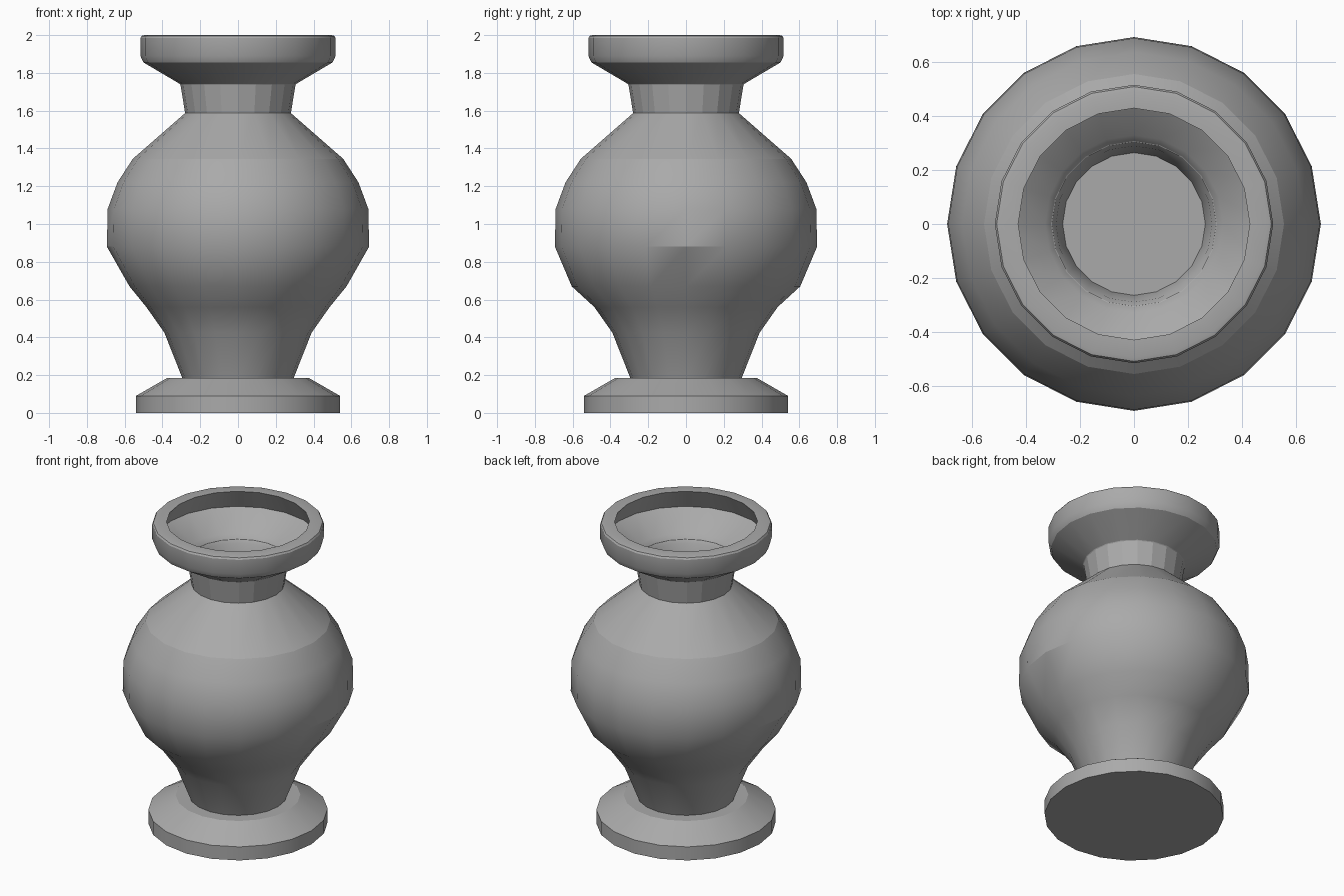
import bpy
import math

SIDES = 20

cube = bpy.data.objects.get("Cube")
if cube:
    bpy.data.objects.remove(cube, do_unlink=True)

# Single stone colour
stone = bpy.data.materials.new("grey_stone")
stone.use_nodes = True
colour = (0.4, 0.4, 0.4, 1)
stone.diffuse_color = colour
stone.node_tree.nodes["Principled BSDF"].inputs["Base Color"].default_value = colour


def lathe(name, profile, cap_start=False, cap_end=False, smooth=True, flatten=None):
    """Turn (radius, height) points about z; flatten maps ring number to x scale."""
    flatten = flatten or {}
    verts, faces = [], []
    for ring, (r, z) in enumerate(profile):
        for s in range(SIDES):
            a = math.tau * s / SIDES
            verts.append((r * flatten.get(ring, 1) * math.cos(a), r * math.sin(a), z))
    for ring in range(len(profile) - 1):
        lo, hi = ring * SIDES, (ring + 1) * SIDES
        for s in range(SIDES):
            n = (s + 1) % SIDES
            faces.append((lo + s, lo + n, hi + n, hi + s))
    if cap_start:
        faces.append(tuple(reversed(range(SIDES))))
    if cap_end:
        last = (len(profile) - 1) * SIDES
        faces.append(tuple(range(last, last + SIDES)))
    mesh = bpy.data.meshes.new(name)
    mesh.from_pydata(verts, [], faces)
    mesh.materials.append(stone)
    obj = bpy.data.objects.new(name, mesh)
    bpy.context.collection.objects.link(obj)
    if smooth:
        bpy.ops.object.select_all(action="DESELECT")
        obj.select_set(True)
        bpy.context.view_layer.objects.active = obj
        bpy.ops.object.shade_smooth_by_angle(angle=math.radians(30))
    return obj


# Round foot with sloping shoulder
lathe("foot", [(0.54, 0), (0.54, 0.09), (0.375, 0.185)], cap_start=True, cap_end=True)

# Swelling body, slightly flattened on one lower ring
lathe("body", [(0.295, 0.185), (0.39, 0.425), (0.485, 0.56), (0.605, 0.67),
               (0.694, 0.88), (0.69, 1.08), (0.638, 1.22), (0.557, 1.345)],
      flatten={3: 0.95})

# Conical shoulder closing in to the neck
lathe("shoulder", [(0.557, 1.345), (0.28, 1.587)])

# Faceted neck
lathe("neck", [(0.28, 1.587), (0.305, 1.74)], smooth=False)

# Flared rim with an undercut lip, then the bowl down to the floor in the neck
lathe("rim", [(0.305, 1.74), (0.50, 1.855), (0.517, 1.89), (0.517, 1.985),
              (0.51, 1.996), (0.495, 2.0), (0.43, 2.0), (0.495, 1.87),
              (0.33, 1.768), (0.29, 1.72), (0.265, 1.59)], cap_end=True)
